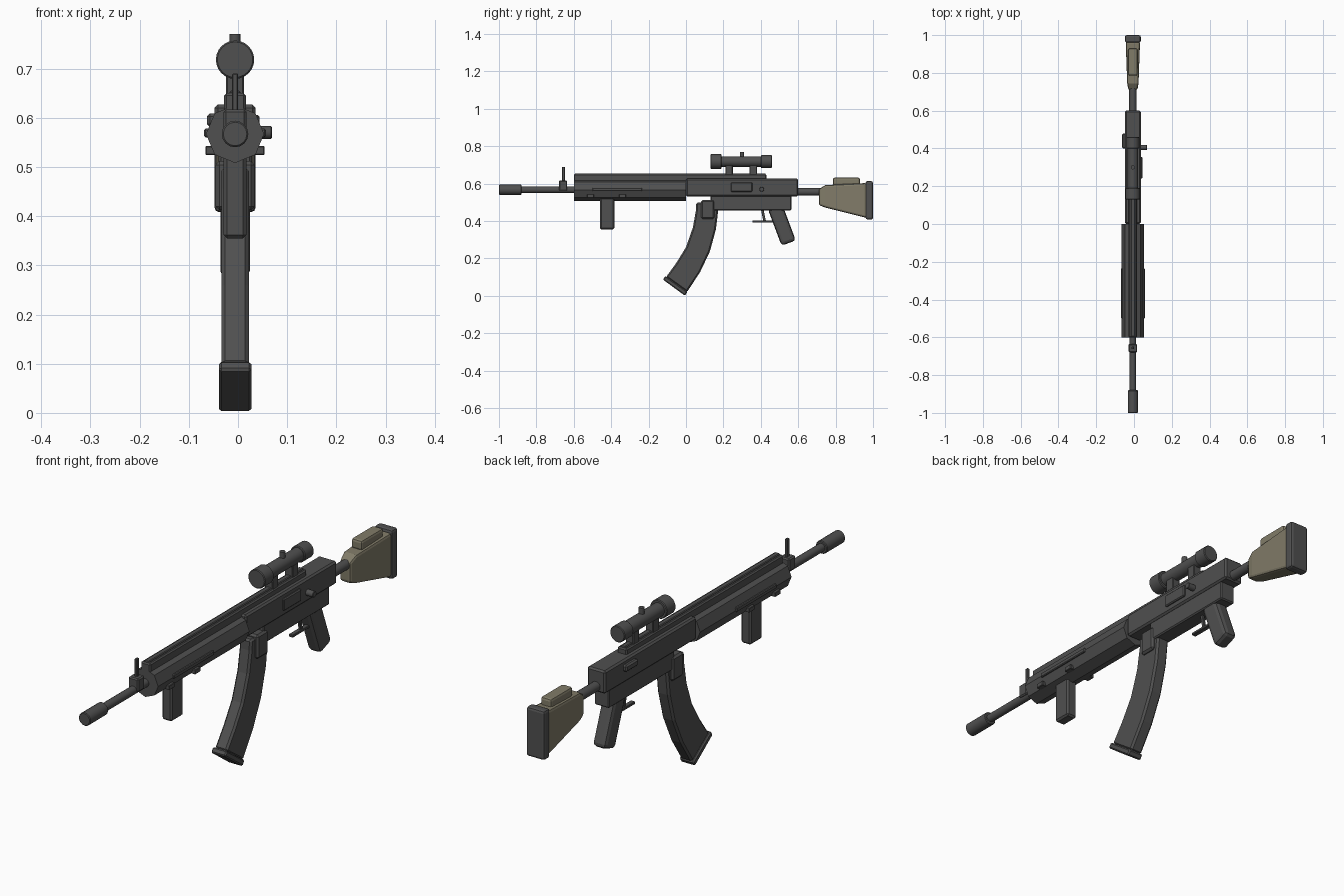
import bpy, bmesh, math
from mathutils import Matrix, Vector

if "Cube" in bpy.data.objects:
    bpy.data.objects.remove(bpy.data.objects["Cube"], do_unlink=True)

CX = -0.006  # centre plane of the body


def material(name, color):
    m = bpy.data.materials.new(name)
    m.use_nodes = True
    m.diffuse_color = (*color, 1)
    m.node_tree.nodes["Principled BSDF"].inputs["Base Color"].default_value = (*color, 1)
    return m


dark = material("dark grey metal", (0.08, 0.08, 0.08))
tan = material("olive tan", (0.22, 0.2, 0.14))


def finish(name, bm, mat, bevel=0.0, segments=1, smooth=False):
    bmesh.ops.recalc_face_normals(bm, faces=bm.faces)
    mesh = bpy.data.meshes.new(name)
    bm.to_mesh(mesh)
    bm.free()
    mesh.materials.append(mat)
    ob = bpy.data.objects.new(name, mesh)
    bpy.context.collection.objects.link(ob)
    if bevel:
        mod = ob.modifiers.new("edge_bevel", "BEVEL")
        mod.width = bevel
        mod.segments = segments
        mod.limit_method = "ANGLE"
        mod.angle_limit = math.radians(40)
    if smooth:
        bpy.ops.object.select_all(action="DESELECT")
        ob.select_set(True)
        bpy.context.view_layer.objects.active = ob
        bpy.ops.object.shade_smooth_by_angle(angle=math.radians(35))
    return ob


def box(name, x, y, z, mat=dark, bevel=0.004, tilt=0.0, segments=1):
    """Box from (min, max) ranges, x relative to the centre plane."""
    bm = bmesh.new()
    size = [r[1] - r[0] for r in (x, y, z)]
    mid = Vector([(r[0] + r[1]) / 2 for r in (x, y, z)]) + Vector((CX, 0, 0))
    bmesh.ops.create_cube(bm, size=1, matrix=Matrix.Translation(mid)
                          @ Matrix.Rotation(tilt, 4, "X") @ Matrix.Diagonal((*size, 1)))
    return finish(name, bm, mat, bevel, segments)


def tube(name, start, end, r, sides=24, r2=None, bevel=0.0, mat=dark):
    """Cylinder or cone between two points, x relative to the centre plane."""
    a, b = Vector(start), Vector(end)
    bm = bmesh.new()
    rot = (b - a).to_track_quat("Z", "Y").to_matrix().to_4x4()
    bmesh.ops.create_cone(bm, cap_ends=True, segments=sides, radius1=r,
                          radius2=r if r2 is None else r2, depth=(b - a).length,
                          matrix=Matrix.Translation((a + b) / 2 + Vector((CX, 0, 0))) @ rot)
    return finish(name, bm, mat, bevel, smooth=sides > 8)


def loft(name, front, back, widths, mat, bevel, segments=1):
    """Solid between two (y, z) edge lines, with a half width at each station."""
    bm = bmesh.new()
    rings = []
    for f, b, w in zip(front, back, widths):
        rings.append([bm.verts.new((CX + sx * w, *p))
                      for p, sx in ((f, -1), (f, 1), (b, 1), (b, -1))])
    for r0, r1 in zip(rings, rings[1:]):
        for i in range(4):
            j = (i + 1) % 4
            bm.faces.new((r0[i], r0[j], r1[j], r1[i]))
    bm.faces.new(rings[0])
    bm.faces.new(rings[-1])
    return finish(name, bm, mat, bevel, segments)


# Barrel group
BZ = 0.567
tube("muzzle_brake", (0, -1, BZ), (0, -0.88, BZ), 0.027, 16, bevel=0.003)
tube("barrel", (0, -0.9, BZ), (0, -0.55, BZ), 0.017, 16)
box("front_sight_base", (-0.023, 0.023), (-0.68, -0.635), (0.562, 0.617), bevel=0.005)
box("front_sight_post", (-0.006, 0.006), (-0.663, -0.648), (0.61, 0.69), bevel=0.002)

# Octagonal handguard with its rails and mounting plates
tube("handguard", (0, -0.6, BZ), (0, 0.0, BZ), 0.059, 8)
box("top_rail", (-0.022, 0.022), (-0.6, 0.43), (0.61, 0.65), bevel=0.005)
box("top_rail_ridge", (-0.011, 0.011), (-0.595, 0.425), (0.645, 0.655), bevel=0.003)
for side, s in (("left", 1), ("right", -1)):
    def span(a, b):
        return (min(s * a, s * b), max(s * a, s * b))
    box(side + "_side_strip", span(0.04, 0.063), (-0.5, -0.235), (0.56, 0.578), bevel=0.003)
    for n, y in enumerate((-0.51, -0.34)):
        box(f"{side}_plate_{n + 1}", span(0.035, 0.06), (y - 0.018, y + 0.018),
            (0.524, 0.543), bevel=0.002)
box("fore_grip", (-0.023, 0.023), (-0.46, -0.383), (0.355, 0.53), bevel=0.007)

# Receiver
box("upper_receiver", (-0.042, 0.042), (0, 0.6), (0.532, 0.627), bevel=0.007)
box("lower_receiver", (-0.034, 0.034), (0.13, 0.563), (0.457, 0.545), bevel=0.005)
box("magazine_well", (-0.04, 0.04), (0.08, 0.152), (0.412, 0.512), bevel=0.008)
box("ejection_port", (0.03, 0.05), (0.24, 0.355), (0.556, 0.606), bevel=0.004)
tube("bolt_handle", (0.03, 0.405, 0.57), (0.075, 0.405, 0.57), 0.013, 16, bevel=0.002)
box("selector_block", (-0.057, -0.03), (0.4, 0.48), (0.581, 0.609), bevel=0.006)

# Curved magazine and its floor plate
mag_front = [(0.055, 0.5), (0.053, 0.457), (0.037, 0.366), (0, 0.26), (-0.053, 0.174), (-0.107, 0.1)]
mag_back = [(0.172, 0.5), (0.171, 0.447), (0.16, 0.356), (0.128, 0.238), (0.075, 0.126), (0.005, 0.02)]
loft("magazine", mag_front, mag_back, [0.028] * 6, dark, 0.008)
loft("magazine_floor_plate", [(-0.11, 0.106), (-0.124, 0.087)],
     [(0.008, 0.022), (-0.006, 0.001)], [0.033] * 2, dark, 0.005)

# Trigger group and rear grip
box("trigger_guard", (-0.01, 0.01), (0.355, 0.465), (0.391, 0.402), bevel=0.002)
box("trigger", (-0.006, 0.006), (0.407, 0.421), (0.398, 0.462), bevel=0.002, tilt=0.2)
loft("rear_grip", [(0.437, 0.465), (0.511, 0.268)], [(0.513, 0.493), (0.587, 0.296)],
     [0.03] * 2, dark, 0.016, 2)

# Shoulder stock
tube("stock_tube", (0, 0.59, 0.556), (0, 0.74, 0.556), 0.02, 16)
loft("stock", [(0.71, 0.57), (0.745, 0.592), (0.965, 0.603)],
     [(0.71, 0.485), (0.745, 0.472), (0.965, 0.417)], [0.024, 0.03, 0.038], tan, 0.01, 2)
box("cheek_rest", (-0.025, 0.025), (0.785, 0.93), (0.59, 0.632), tan, 0.01, segments=2)
box("butt_pad", (-0.042, 0.042), (0.96, 1.0), (0.408, 0.613), bevel=0.01, segments=2)

# Telescopic sight
SZ = 0.718
tube("scope_body", (0, 0.15, SZ), (0, 0.44, SZ), 0.028)
tube("scope_front_bell", (0, 0.13, SZ), (0, 0.19, SZ), 0.039, bevel=0.003)
tube("scope_rear_bell", (0, 0.4, SZ), (0, 0.46, SZ), 0.034, bevel=0.003)
tube("scope_knob", (0, 0.3, SZ), (0, 0.3, 0.77), 0.011, 16)
for n, y in enumerate((0.23, 0.36)):
    box(f"scope_mount_{n + 1}", (-0.018, 0.018), (y - 0.02, y + 0.02), (0.64, 0.71), bevel=0.003)
